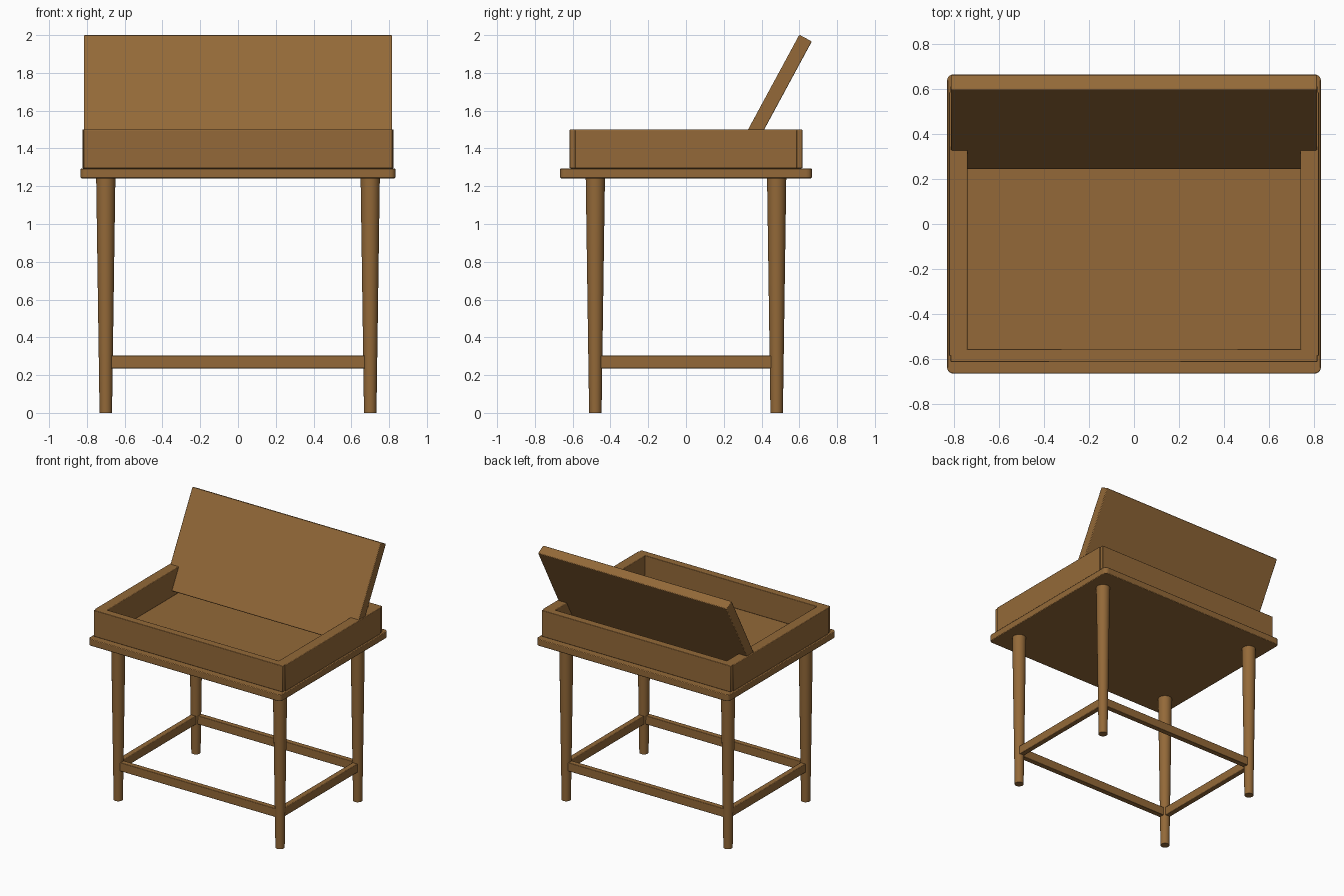
import bpy
from math import radians, sin, cos
from mathutils import Vector

cube = bpy.data.objects.get("Cube")
if cube:
    bpy.data.objects.remove(cube, do_unlink=True)

WOOD = (0.293, 0.141, 0.040, 1)
wood = bpy.data.materials.new("warm_wood")
wood.use_nodes = True
wood.diffuse_color = WOOD
wood.node_tree.nodes["Principled BSDF"].inputs["Base Color"].default_value = WOOD


def soften(obj, width, segments, limit='ANGLE'):
    mod = obj.modifiers.new("soft_edges", 'BEVEL')
    mod.width, mod.segments, mod.limit_method = width, segments, limit


def finish(obj, name):
    obj.name = name
    obj.data.materials.append(wood)
    bpy.ops.object.shade_smooth_by_angle(angle=radians(35))
    return obj


def board(name, center, size, bevel=0.004, tilt=0.0):
    bpy.ops.mesh.primitive_cube_add(size=1, location=center, rotation=(tilt, 0, 0))
    obj = bpy.context.object
    obj.scale = size
    bpy.ops.object.transform_apply(location=False, rotation=False, scale=True)
    if bevel:
        soften(obj, bevel, 2)
    return finish(obj, name)


LEG_X, LEG_Y = 0.70, 0.48
PLATE_Z, BOX_Z, TOP_Z = 1.242, 1.295, 1.50

# Tapered round legs
for ty, sy in (("front", -1), ("back", 1)):
    for tx, sx in (("left", 1), ("right", -1)):
        bpy.ops.mesh.primitive_cone_add(
            vertices=32, radius1=0.033, radius2=0.051, depth=PLATE_Z + 0.01,
            location=(sx * LEG_X, sy * LEG_Y, (PLATE_Z + 0.01) / 2))
        finish(bpy.context.object, f"{ty}_{tx}_leg")

# Stretchers joining the legs
for name, s in (("front", -1), ("back", 1)):
    board(f"{name}_stretcher", (0, s * LEG_Y, 0.27), (2 * LEG_X, 0.042, 0.068))
for name, s in (("left", 1), ("right", -1)):
    board(f"{name}_stretcher", (s * LEG_X, 0, 0.27), (0.042, 2 * LEG_Y, 0.068))

# Base plate: rounded upright corners, then softened rims; it is also the box floor
plate = board("base_plate", (0, 0, (PLATE_Z + BOX_Z) / 2),
              (1.666, 1.333, BOX_Z - PLATE_Z), 0)
weights = plate.data.attributes.new("bevel_weight_edge", 'FLOAT', 'EDGE')
for edge in plate.data.edges:
    a, b = (plate.data.vertices[i].co for i in edge.vertices)
    weights.data[edge.index].value = float(abs(a.z - b.z) > 0.01)
soften(plate, 0.028, 5, 'WEIGHT')
soften(plate, 0.005, 2)

# Open storage box
wall_z, wall_h = (BOX_Z + TOP_Z) / 2, TOP_Z - BOX_Z
for name, s in (("front", -1), ("back", 1)):
    board(f"{name}_wall", (0, s * 0.586, wall_z), (1.634, 0.06, wall_h))
for name, s in (("left", 1), ("right", -1)):
    board(f"{name}_wall", (s * 0.783, 0, wall_z), (0.081, 1.176, wall_h))

# Raised lid leaning back, its lower edge just above the box floor
tilt = radians(28.4)
along = Vector((0, sin(tilt), cos(tilt)))
across = Vector((0, cos(tilt), -sin(tilt)))
length, thick = 0.75, 0.075
top_front = Vector((0, 0.600, 2.002))
center = top_front - along * length / 2 + across * thick / 2
board("lid", center, (1.632, thick, length), 0.005, -tilt)
